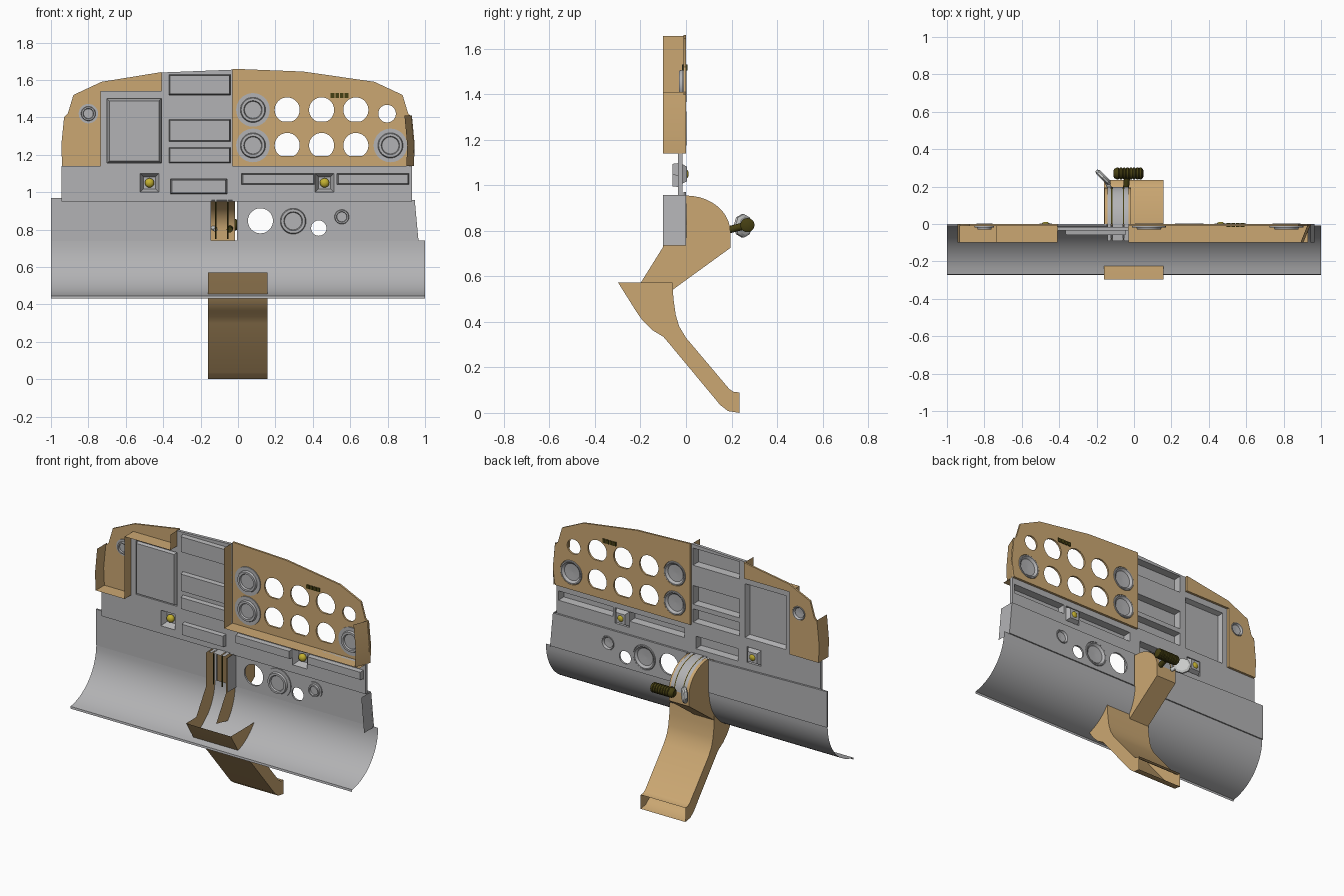
import bpy, bmesh, math
from mathutils import Matrix, Vector

if "Cube" in bpy.data.objects:
    bpy.data.objects.remove(bpy.data.objects["Cube"])


def mat(name, r, g, b):
    m = bpy.data.materials.new(name)
    m.diffuse_color = (r, g, b, 1)
    m.use_nodes = True
    m.node_tree.nodes["Principled BSDF"].inputs["Base Color"].default_value = m.diffuse_color
    return m


TAN = mat("tan", 0.60, 0.39, 0.17)
GREY = mat("grey", 0.45, 0.45, 0.46)
SILVER = mat("silver", 0.58, 0.59, 0.58)
OLIVE = mat("dark olive", 0.06, 0.05, 0.006)
YELLOW = mat("yellow", 0.55, 0.44, 0.03)


def add(name, me, m):
    me.materials.clear()
    me.materials.append(m)
    o = bpy.data.objects.new(name, me)
    bpy.context.collection.objects.link(o)
    return o


def from_bm(name, bm, m):
    bmesh.ops.recalc_face_normals(bm, faces=bm.faces)
    me = bpy.data.meshes.new(name)
    bm.to_mesh(me)
    bm.free()
    return add(name, me, m)


def plate(name, outline, holes, y0, y1, m):
    """Flat panel in the xz plane with cut-outs."""
    c = bpy.data.curves.new(name, 'CURVE')
    c.dimensions, c.fill_mode, c.extrude = '2D', 'BOTH', (y1 - y0) / 2
    for pts in [outline] + holes:
        s = c.splines.new('POLY')
        s.points.add(len(pts) - 1)
        for p, (x, z) in zip(s.points, pts):
            p.co = (x, z, 0, 1)
        s.use_cyclic_u = True
    tmp = bpy.data.objects.new("tmp", c)
    bpy.context.collection.objects.link(tmp)
    dg = bpy.context.evaluated_depsgraph_get()
    me = bpy.data.meshes.new_from_object(tmp.evaluated_get(dg))
    bpy.data.objects.remove(tmp)
    me.transform(Matrix.Translation((0, (y0 + y1) / 2, 0)) @ Matrix.Rotation(math.pi / 2, 4, 'X'))
    return add(name, me, m)


def sweep(name, path, vec, m, cap=None):
    """Sheet made by pushing a 3D path along a vector; cap closes the two ends."""
    bm = bmesh.new()
    a = [bm.verts.new(p) for p in path]
    b = [bm.verts.new(Vector(p) + Vector(vec)) for p in path]
    skip = cap or []
    for i in range(len(path) if cap is not None else len(path) - 1):
        j = (i + 1) % len(path)
        if i not in skip:
            bm.faces.new((a[i], a[j], b[j], b[i]))
    if cap is not None:
        bm.faces.new(a)
        bm.faces.new(b)
    return from_bm(name, bm, m)


def lathe(name, prof, loc, axis, m, n=32):
    """Turned part; prof holds (radius, height along axis)."""
    bm = bmesh.new()
    rot = Vector((0, 0, 1)).rotation_difference(Vector(axis)).to_matrix().to_4x4()
    rings = [[bm.verts.new((r * math.cos(2 * math.pi * k / n), r * math.sin(2 * math.pi * k / n), h))
              for k in range(n)] for r, h in prof]
    for p, q in zip(rings, rings[1:]):
        for k in range(n):
            bm.faces.new((p[k], p[(k + 1) % n], q[(k + 1) % n], q[k]))
    bm.faces.new(rings[0])
    bm.faces.new(rings[-1])
    bm.transform(Matrix.Translation(loc) @ rot)
    return from_bm(name, bm, m)


def rod(name, a, b, r, m, n=12):
    d = Vector(b) - Vector(a)
    return lathe(name, [(r, 0), (r, d.length)], a, d.normalized(), m, n)


def rect(x0, x1, z0, z1):
    return [(x0, z0), (x1, z0), (x1, z1), (x0, z1)]


def circ(x, z, r, flat=1.0, n=40):
    return [(x + r * math.cos(2 * math.pi * k / n), z + r * max(-flat, math.sin(2 * math.pi * k / n)))
            for k in range(n)]


def tray(name, box, y_open, y_back, taper, m):
    """Five-sided recess."""
    x0, x1, z0, z1 = box
    bm = bmesh.new()
    a = [bm.verts.new((x, y_open, z)) for x, z in rect(*box)]
    b = [bm.verts.new((x, y_back, z)) for x, z in rect(x0 + taper, x1 - taper, z0 + taper, z1 - taper)]
    for i in range(4):
        bm.faces.new((a[i], a[(i + 1) % 4], b[(i + 1) % 4], b[i]))
    bm.faces.new(b)
    return from_bm(name, bm, m)


def flange(name, pts, m, vec=(0, -0.1, 0)):
    return sweep(name, [(x, 0, z) for x, z in pts], vec, m)


def dial(name, x, z, r):
    prof = [(0.02 * r, -.02), (.5 * r, -.02), (.55 * r, -.03), (.7 * r, -.03), (.75 * r, -.018), (r, -.018),
            (r, -.012), (.85 * r, -.01), (.82 * r, .003), (.74 * r, .003), (.6 * r, -.009), (.02 * r, -.012)]
    lathe(name, prof, (x, 0, z), (0, 1, 0), GREY)


# Upper instrument panels
dials = [(.08, 1.44, .09), (.08, 1.25, .09), (.815, 1.25, .09), (-.8, 1.42, .052),
         (.295, .845, .092), (.555, .868, .052)]
for i, d in enumerate(dials):
    dial(f"dial_{i}", *d)
dial_holes = [circ(x, z, r * .86) for x, z, r in dials]
gauge_holes = [circ(x, 1.44, .067, .93) for x in (.263, .447, .63)]
gauge_holes += [circ(x, 1.25, .067, .85) for x in (.263, .447, .63)] + [circ(.797, 1.42, .047)]
plate("right_instrument_panel",
      [(-.03, 1.14), (.93, 1.14), (.945, 1.25), (.93, 1.4), (.91, 1.42), (.88, 1.52), (.73, 1.59),
       (.35, 1.645), (-.03, 1.66)], gauge_holes + dial_holes[:3], -.012, 0, TAN)
plate("left_instrument_panel",
      [(-.94, 1.14), (-.735, 1.14), (-.735, 1.54), (-.41, 1.54), (-.41, 1.642), (-.73, 1.59), (-.88, 1.52),
       (-.91, 1.42), (-.93, 1.4), (-.945, 1.25)], [dial_holes[3]], -.012, 0, TAN)
flange("right_panel_flange", [(-.03, 1.655), (-.03, 1.14), (.93, 1.14)], TAN)
flange("right_panel_side", [(.94, 1.14), (.945, 1.25), (.93, 1.41)], TAN, (-.04, -.1, 0))
flange("left_panel_flange", [(-.93, 1.41), (-.945, 1.25), (-.94, 1.14), (-.735, 1.14), (-.735, 1.54),
                             (-.41, 1.54), (-.41, 1.64)], TAN)
for x in (.505, .53, .555, .58):
    plate("small_switch", rect(x - .01, x + .01, 1.505, 1.53), [], -.016, .006, OLIVE)

# Grey centre panel with recessed slots and a door
slots = [(-.36, -.06, .99, 1.07), (.02, .41, 1.04, 1.10), (.53, .915, 1.04, 1.10), (-.37, -.04, 1.52, 1.63),
         (-.37, -.04, 1.27, 1.39), (-.37, -.04, 1.155, 1.24)]
door = (-.70, -.41, 1.155, 1.50)
knobs = [(x - .05, x + .05, 1.0, 1.1) for x in (-.473, .463)]
plate("centre_panel", [(-.945, .95), (.93, .95), (.93, 1.14), (-.03, 1.14), (-.03, 1.655), (-.41, 1.64),
                       (-.41, 1.54), (-.735, 1.54), (-.735, 1.14), (-.945, 1.14)],
      [rect(*b) for b in slots + [door] + knobs], -.035, -.015, GREY)
for b in slots:
    tray("slot_tray", b, -.015, -.06, .006, GREY)
tray("door_panel", door, -.015, -.045, .012, GREY)
for b in knobs:
    tray("knob_frame", b, -.03, .004, .018, GREY)
    x = (b[0] + b[1]) / 2
    lathe("yellow_knob", [(.025 * math.sin(t * math.pi / 10) + 1e-4, -.02 * math.cos(t * math.pi / 10))
                          for t in range(11)], (x, -.008, 1.05), (0, 1, 0), YELLOW, 20)

# Lower panels and curved skirt
plate("lower_left_panel", [(-1, .74), (-.145, .74), (-.145, .95), (-.94, .97), (-1, .97)], [], -.012, 0, GREY)
plate("lower_right_panel", [(-.005, .74), (.965, .74), (.945, .957), (-.005, .957)],
      [circ(.12, .847, .067), circ(.432, .808, .041)] + dial_holes[4:], -.012, 0, GREY)
flange("lower_right_side", [(.945, .957), (.965, .735)], GREY)
flange("lower_left_side", [(-.005, .957), (-.005, .735)], GREY)
skirt = []
for k in range(15):
    t = math.radians(82) * k / 14
    skirt.append((-1, -.008 - .304 * (1 - math.cos(t)), .742 - .3 * math.sin(t)))
sweep("curved_skirt", skirt + [(-1, -.272, .432)], (2, 0, 0), GREY)

# Lever quadrant housing: arc-topped, open at the front
arc = [(.0 + .195 * math.sin(math.radians(a)), .795 + .16 * math.cos(math.radians(a))) for a in range(0, 91, 9)]
house = [(-.1, .95)] + arc + [(.195, .725), (-.06, .54), (-.2, .57), (-.1, .73)]
n = len(house)
sweep("lever_housing", [(-.158, y, z) for y, z in house], (.143, 0, 0), TAN, [n - 1, n - 2, n - 3, 0])
for x0, x1 in ((-.142, -.122), (-.115, -.06), (-.053, -.03)):
    sweep("quadrant_strip", [(x0, y * 1.02, z + .005) for y, z in [(-.09, .95)] + arc], (x1 - x0, 0, 0), GREY)
for x in (-.118, -.056):
    rod("inner_lever", (x, -.08, .75), (x, -.08, .95), .004, OLIVE)
    sweep("lever_slot", [(x - .004, y * 1.01, z + .002) for y, z in arc], (.008, 0, 0), OLIVE)

# Levers and grips
rod("silver_stem", (-.12, .17, .8), (-.145, .225, .82), .012, SILVER)
lathe("silver_grip", [(.04, -.014), (.052, -.006), (.052, .006), (.04, .014)], (-.165, .25, .822),
      (.7, .7, 0), SILVER, 8)
rod("handle_arm", (-.045, .17, .8), (-.035, .27, .825), .016, OLIVE)
grip = [(.018, -.08), (.027, -.072)]
for k in range(8):
    h = -.062 + k * .0175
    grip += [(.031, h), (.031, h + .01), (.028, h + .0125), (.028, h + .015)]
lathe("handle_grip", grip + [(.018, .08)], (-.03, .27, .825), (1, 0, 0), OLIVE, 20)

# Pedestal: rectangular duct open at top and foot
duct = [(-.06, .572), (-.055, .5), (-.045, .43), (-.03, .38), (0, .33), (.19, .105), (.21, .092), (.235, .09),
        (.235, 0), (.185, .008), (.15, .035), (-.07, .3), (-.1, .335), (-.15, .365), (-.19, .405), (-.215, .44),
        (-.298, .572)]
sweep("pedestal_duct", [(-.16, y, z) for y, z in duct], (.317, 0, 0), TAN, [7, len(duct) - 1])

# Smooth shading with sharp edges kept
bpy.ops.object.select_all(action='DESELECT')
for o in bpy.context.scene.objects:
    o.select_set(True)
    bpy.context.view_layer.objects.active = o
bpy.ops.object.shade_smooth_by_angle(angle=math.radians(35))
